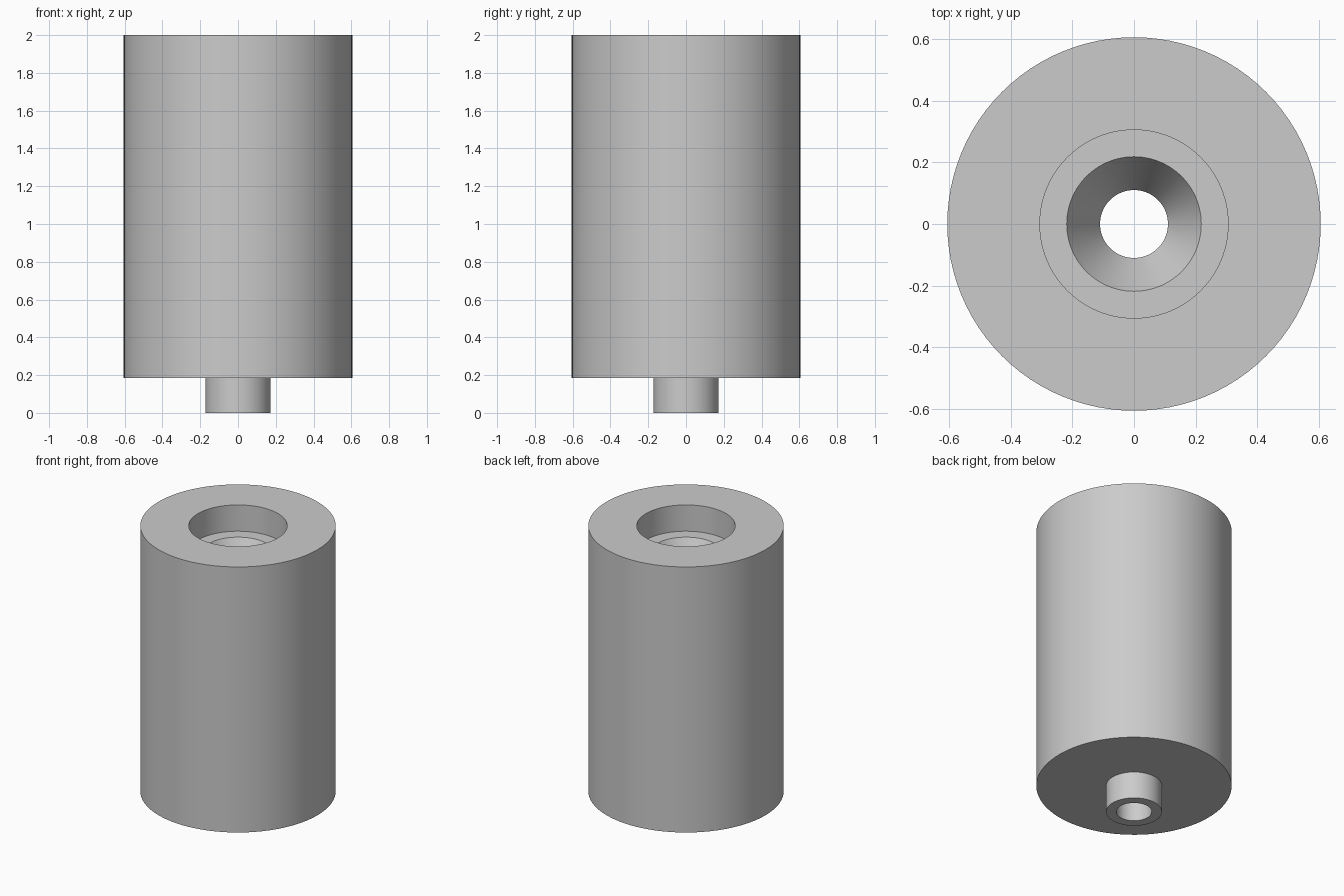
import bpy
import bmesh
import math

SEGMENTS = 96

# Remove the default cube
cube = bpy.data.objects.get("Cube")
if cube:
    bpy.data.objects.remove(cube, do_unlink=True)


def make_material(name, colour):
    mat = bpy.data.materials.new(name)
    mat.use_nodes = True
    mat.diffuse_color = colour
    mat.node_tree.nodes["Principled BSDF"].inputs["Base Color"].default_value = colour
    return mat


def lathe(name, profile, mat):
    """Revolve a closed (radius, height) profile around the z axis."""
    bm = bmesh.new()
    rings = []
    for i in range(SEGMENTS):
        a = math.tau * i / SEGMENTS
        rings.append([bm.verts.new((r * math.cos(a), r * math.sin(a), z))
                      for r, z in profile])
    count = len(profile)
    for i in range(SEGMENTS):
        here, there = rings[i], rings[(i + 1) % SEGMENTS]
        for j in range(count):
            k = (j + 1) % count
            bm.faces.new((here[j], there[j], there[k], here[k]))
    bmesh.ops.recalc_face_normals(bm, faces=bm.faces)
    mesh = bpy.data.meshes.new(name)
    bm.to_mesh(mesh)
    bm.free()
    mesh.materials.append(mat)
    obj = bpy.data.objects.new(name, mesh)
    bpy.context.collection.objects.link(obj)
    bpy.ops.object.select_all(action="DESELECT")
    obj.select_set(True)
    bpy.context.view_layer.objects.active = obj
    bpy.ops.object.shade_smooth_by_angle(angle=math.radians(25))
    return obj


grey = make_material("plain grey", (0.6, 0.6, 0.6, 1))

# Cylinder body with bottom spigot, stepped socket, funnel and through bore
lathe("hollow_cylinder_with_spigot", [
    (0.11, 0), (0.173, 0),            # spigot end
    (0.173, 0.185), (0.605, 0.185),   # underside of the body
    (0.605, 2), (0.305, 2),           # top rim
    (0.305, 1.82), (0.218, 1.82),     # socket and its ledge
    (0.11, 1.63),                     # funnel into the bore
], grey)
